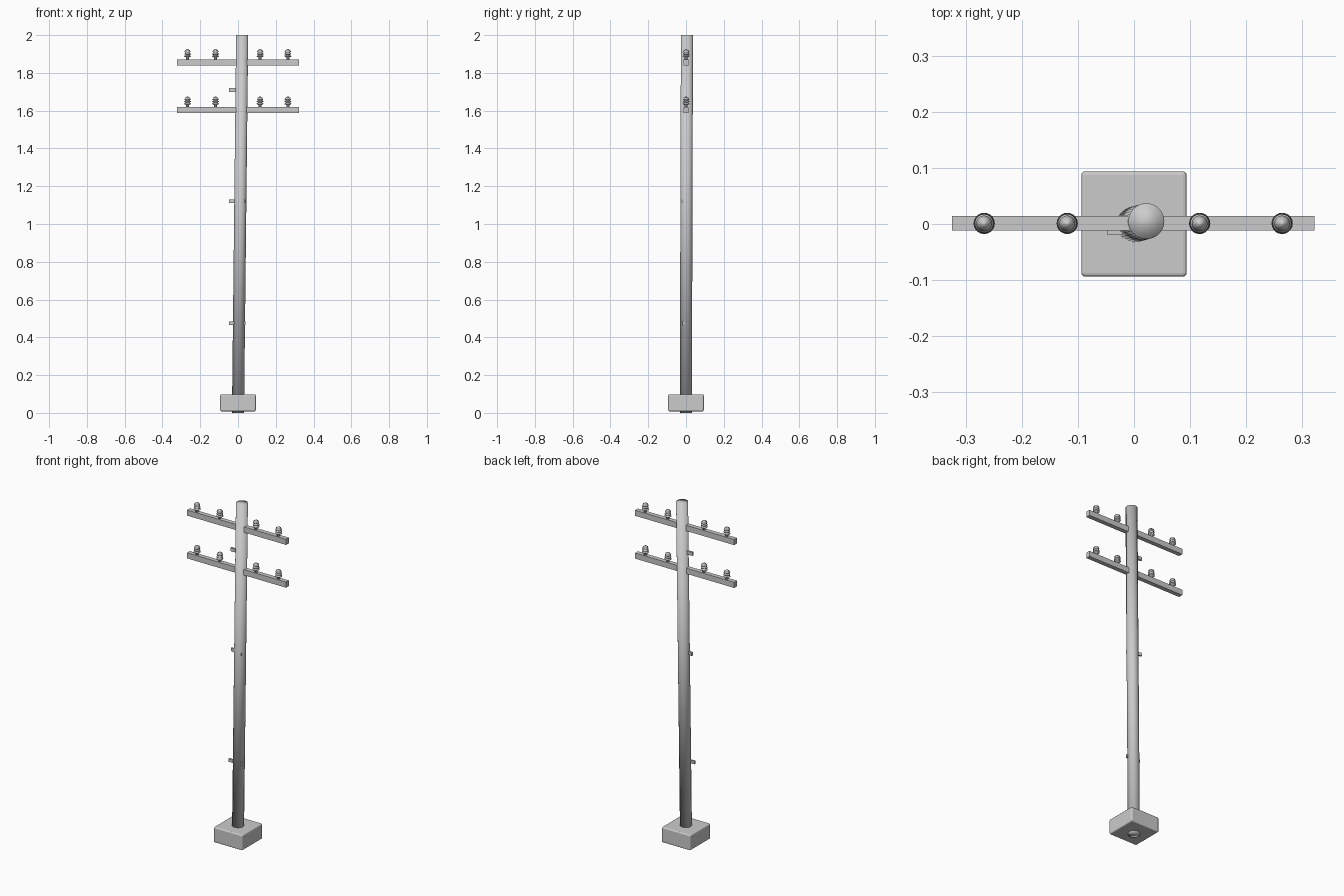
import bpy, bmesh, math
from mathutils import Matrix, Vector

old = bpy.data.objects.get("Cube")
if old:
    bpy.data.objects.remove(old, do_unlink=True)

grey = bpy.data.materials.new("plain grey")
grey.use_nodes = True
grey.diffuse_color = (0.6, 0.6, 0.6, 1)
grey.node_tree.nodes["Principled BSDF"].inputs["Base Color"].default_value = (0.6, 0.6, 0.6, 1)


def finish(bm, name, smooth=False):
    bmesh.ops.recalc_face_normals(bm, faces=bm.faces)
    mesh = bpy.data.meshes.new(name)
    for f in bm.faces:
        f.smooth = smooth
    bm.to_mesh(mesh)
    bm.free()
    mesh.materials.append(grey)
    obj = bpy.data.objects.new(name, mesh)
    bpy.context.collection.objects.link(obj)
    return obj


def box(name, size, centre, yaw=0, bevel=0):
    bm = bmesh.new()
    bmesh.ops.create_cube(bm, size=1, matrix=Matrix.Diagonal((*size, 1)))
    if bevel:
        bmesh.ops.bevel(bm, geom=bm.edges[:], offset=bevel, segments=3,
                        profile=0.5, affect='EDGES')
    obj = finish(bm, name)
    obj.location = centre
    obj.rotation_euler.z = yaw
    return obj


def lathe(name, profile, centre, sides=20):
    bm = bmesh.new()
    verts = [bm.verts.new((r, 0, z)) for r, z in profile]
    edges = [bm.edges.new(pair) for pair in zip(verts, verts[1:])]
    bmesh.ops.spin(bm, geom=verts + edges, cent=(0, 0, 0), axis=(0, 0, 1),
                   angle=math.tau, steps=sides, use_merge=True)
    bmesh.ops.remove_doubles(bm, verts=bm.verts, dist=0.0001)
    obj = finish(bm, name, True)
    obj.location = centre
    return obj


# Footing block
box("footing", (0.188, 0.188, 0.09), (0, 0, 0.053), bevel=0.007)

# Leaning pole, softly shaded over its end caps
foot, tip = Vector((0, -0.001, 0)), Vector((0.022, 0.005, 2))
bm = bmesh.new()
bmesh.ops.create_cone(bm, cap_ends=True, segments=32, radius1=0.032,
                      radius2=0.032, depth=2)
for v in bm.verts:
    t = (v.co.z + 1) / 2
    centre = foot.lerp(tip, t)
    v.co = (v.co.x + centre.x, v.co.y + centre.y, centre.z)
finish(bm, "pole", True)

# Insulator outline: stem, three ribs and a small cap
outline = [(0, 0), (0.008, 0), (0.008, 0.01)]
for i in range(3):
    z = 0.012 + i * 0.012
    outline += [(0.012, z), (0.019 - i * 0.001, z + 0.003),
                (0.018 - i * 0.001, z + 0.006), (0.011, z + 0.010)]
outline += [(0.014, 0.048), (0.006, 0.051), (0.005, 0.054), (0, 0.055)]

# Crossarms with four insulators each
for level, top in (("upper", 1.872), ("lower", 1.62)):
    box(level + "_crossarm", (0.646, 0.026, 0.033), (-0.001, 0.001, top - 0.0165))
    for n, x in enumerate((-0.267, -0.119, 0.117, 0.264)):
        lathe(f"{level}_insulator_{n + 1}", outline, (x, 0.001, top))

# Climbing pegs
box("top_peg", (0.06, 0.012, 0.02), (-0.018, 0.004, 1.71))
box("middle_peg", (0.089, 0.010, 0.018), (-0.004, -0.005, 1.12), yaw=-0.28)
box("bottom_peg", (0.089, 0.010, 0.018), (-0.004, -0.014, 0.475))
